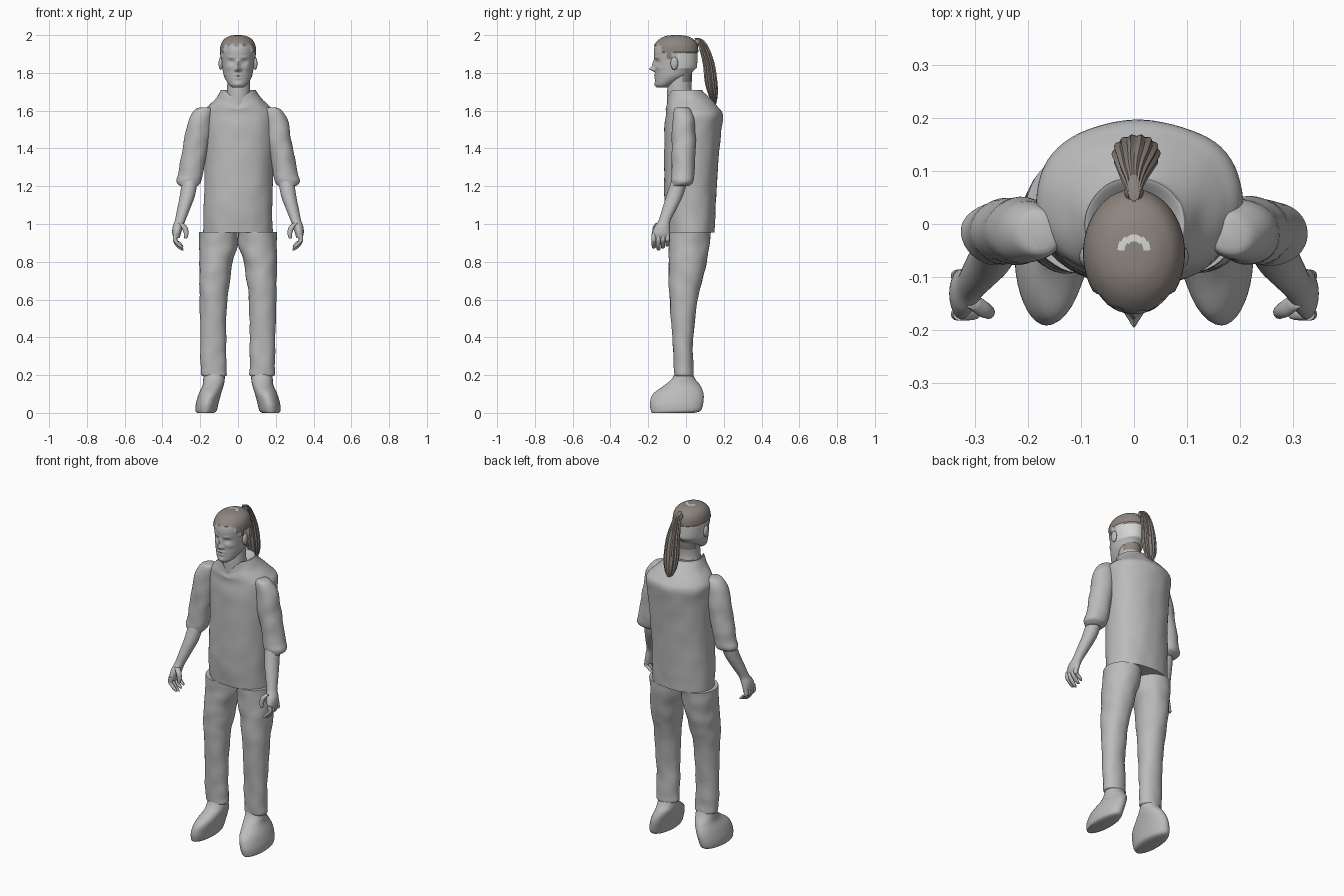
import bpy
import bmesh
import math
from mathutils import Vector, noise

default_cube = bpy.data.objects.get("Cube")
if default_cube:
    bpy.data.objects.remove(default_cube, do_unlink=True)


def make_material(name, colour):
    material = bpy.data.materials.new(name)
    material.use_nodes = True
    material.diffuse_color = (*colour, 1)
    shader = material.node_tree.nodes["Principled BSDF"]
    shader.inputs["Base Color"].default_value = (*colour, 1)
    shader.inputs["Roughness"].default_value = 0.8
    return material


GREY = make_material("body grey", (0.5, 0.5, 0.5))
BROWN = make_material("hair brown", (0.27, 0.235, 0.21))
PALE = make_material("scalp pale grey", (0.66, 0.66, 0.65))


def smooth_rows(rows, steps):
    """Catmull-Rom interpolation between section rows."""
    result = []
    last = len(rows) - 1
    for i in range(last):
        before, start = rows[max(i - 1, 0)], rows[i]
        end, after = rows[i + 1], rows[min(i + 2, last)]
        for k in range(steps):
            t = k / steps
            result.append([
                b + t * (c - a + t * (2 * a - 5 * b + 4 * c - d + t * (3 * (b - c) + d - a))) / 2
                for a, b, c, d in zip(before, start, end, after)])
    result.append(rows[last])
    return result


def loft(rows, side=1, segments=32, steps=5, power=2, folds=0, grooves=0):
    """Skin horizontal sections given as (z, centre x, centre y, radius x, radius y)."""
    bm = bmesh.new()
    rings = []
    for z, cx, cy, rx, ry in smooth_rows(rows, steps):
        ring = []
        for i in range(segments):
            angle = math.tau * i / segments
            c, s = math.cos(angle), math.sin(angle)
            swell = 1 + grooves * math.cos(angle * segments / 4)
            x = cx + rx * swell * math.copysign(abs(c) ** (2 / power), c)
            y = cy + ry * swell * math.copysign(abs(s) ** (2 / power), s)
            # Soft cloth creases
            crease = folds * noise.noise(Vector((x * side, y, z)) * 14)
            ring.append(bm.verts.new((side * (x + c * crease), y + s * crease, z)))
        rings.append(ring)
    for lower, upper in zip(rings, rings[1:]):
        for i in range(segments):
            j = (i + 1) % segments
            bm.faces.new((lower[i], lower[j], upper[j], upper[i]))
    bm.faces.new(rings[0])
    bm.faces.new(rings[-1])
    bmesh.ops.recalc_face_normals(bm, faces=bm.faces)
    bm.normal_update()
    return bm


def finish(bm, name, *materials):
    mesh = bpy.data.meshes.new(name)
    bm.to_mesh(mesh)
    bm.free()
    for material in materials:
        mesh.materials.append(material)
    mesh.shade_smooth()
    mesh.set_sharp_from_angle(angle=math.radians(50))
    part = bpy.data.objects.new(name, mesh)
    bpy.context.collection.objects.link(part)
    return part


def ellipsoid(name, centre, radii, material):
    bm = bmesh.new()
    bmesh.ops.create_uvsphere(bm, u_segments=20, v_segments=12, radius=1)
    bmesh.ops.scale(bm, vec=radii, verts=bm.verts)
    bmesh.ops.translate(bm, vec=centre, verts=bm.verts)
    return finish(bm, name, material)


# Shirt body, with the collar dipping to a V at the front
shirt = loft([
    (.955, 0, .025, .183, .125), (1.1, 0, .022, .182, .136), (1.3, .005, .027, .183, .142),
    (1.5, .01, .037, .19, .15), (1.58, .01, .045, .192, .15), (1.62, .005, .032, .165, .138),
    (1.66, .003, .016, .125, .117), (1.7, .002, -.004, .096, .096),
    (1.71, 0, -.006, .09, .09), (1.69, 0, -.01, .065, .07)],
    segments=64, power=2.2, folds=.004)
for v in shirt.verts:
    if v.co.z > 1.6 and v.co.y < -.03:
        rise = min((v.co.z - 1.6) / .1, 1)
        v.co.z -= .07 * rise * max(0, 1 - abs(v.co.x) / .07)
finish(shirt, "shirt", GREY)

# Neck, with hair at the nape
neck = loft([(1.61, 0, -.02, .075, .08), (1.7, .003, -.035, .062, .065),
             (1.78, .003, -.03, .06, .062), (1.84, 0, -.03, .06, .06)], steps=8)
for f in neck.faces:
    centre = f.calc_center_median()
    if centre.z > 1.755 and centre.y > -.02:
        f.material_index = 1
finish(neck, "neck", GREY, BROWN)

# Head with modelled face
head = loft([
    (1.722, 0, -.125, .028, .028), (1.74, 0, -.112, .05, .05), (1.78, 0, -.075, .073, .088),
    (1.815, 0, -.06, .081, .103), (1.83, 0, -.054, .084, .111), (1.87, 0, -.053, .088, .113),
    (1.91, 0, -.055, .09, .115), (1.945, 0, -.054, .086, .109), (1.97, 0, -.051, .073, .091),
    (1.985, 0, -.051, .052, .066), (1.992, 0, -.052, .03, .04), (1.994, 0, -.052, .008, .01)],
    segments=96, steps=8)
# Each feature: x, z, spread x, spread z, forward push
features = [
    (0, 1.82, .012, .011, .028), (0, 1.845, .009, .022, .014),
    (0, 1.788, .02, .005, .007), (0, 1.772, .018, .005, .006), (0, 1.738, .02, .012, .006)]
for sign in (-1, 1):
    features += [
        (sign * .034, 1.858, .015, .011, -.013), (sign * .034, 1.857, .009, .005, .006),
        (sign * .036, 1.882, .022, .007, .004), (sign * .014, 1.815, .006, .006, .008),
        (sign * .05, 1.825, .016, .014, .004)]
for v in head.verts:
    if v.co.y < -.08:
        v.co.y -= sum(
            push * math.exp(-((v.co.x - x) / sx) ** 2 - ((v.co.z - z) / sz) ** 2)
            for x, z, sx, sz, push in features)

# Hairline, bare band at the back and crown patch, chosen by position
hair_verts = set()
for f in head.faces:
    x, y, z = f.calc_center_median()
    jag = .005 * math.sin(x * 170)
    hairline = 1.948 + jag if y < -.125 else 1.912
    if -.1 < y < -.075:
        hairline = 1.88
    crown = math.hypot(x, y + .052)
    if z > hairline:
        patch = .019 < crown < .031 and y > -.05
        f.material_index = 2 if patch else 1
        hair_verts.update(f.verts)
    elif y > -.045 and z > 1.82:
        f.material_index = 2
head.normal_update()
for v, normal in [(v, v.normal.copy()) for v in hair_verts]:
    v.co += normal * .006
finish(head, "head", GREY, BROWN, PALE)

# Ponytail and its tie
finish(loft([
    (1.985, 0, .055, .01, .012), (1.97, 0, .075, .016, .021), (1.93, 0, .096, .026, .026),
    (1.85, .003, .12, .038, .03), (1.75, .004, .133, .043, .032), (1.68, .005, .144, .034, .023),
    (1.62, .006, .15, .008, .006)], segments=56, grooves=.07), "ponytail", BROWN)
ellipsoid("hair_tie", (0, .06, 1.962), (.018, .018, .02), BROWN)

# Paired parts
for side, label in ((1, "left"), (-1, "right")):
    ellipsoid(label + "_ear", (side * .091, -.062, 1.85), (.012, .02, .034), GREY)

    finish(loft([
        (1.618, .175, -.02, .018, .028), (1.605, .182, -.018, .045, .044),
        (1.55, .201, -.015, .06, .058), (1.45, .216, -.013, .067, .063),
        (1.35, .235, -.013, .066, .061), (1.27, .25, -.015, .066, .06),
        (1.235, .26, -.018, .067, .06), (1.215, .261, -.021, .062, .055),
        (1.2, .259, -.033, .045, .045)], side, folds=.006), label + "_sleeve", GREY)

    finish(loft([
        (1.23, .255, -.035, .042, .042), (1.15, .268, -.06, .04, .044),
        (1.08, .288, -.088, .034, .038), (1.02, .306, -.113, .028, .032),
        (.985, .318, -.126, .028, .041), (.95, .325, -.132, .023, .047),
        (.925, .325, -.134, .016, .045)], side), label + "_forearm", GREY)

    # Curled fingers and the thumb
    for i in range(4):
        y = -.17 + .024 * i
        drop = .01 * abs(i - 1)
        finish(loft([
            (.95, .33, y, .011, .012), (.915, .333, y, .012, .012),
            (.885 + drop, .318, y, .012, .012), (.866 + drop, .3, y, .009, .01),
            (.86 + drop, .293, y, .003, .004)], side, segments=12), f"{label}_finger_{i}", GREY)
    finish(loft([
        (1.005, .305, -.145, .014, .015), (.985, .285, -.16, .016, .015),
        (.955, .275, -.166, .013, .013), (.928, .276, -.168, .009, .01),
        (.922, .277, -.168, .003, .004)], side, segments=12), label + "_thumb", GREY)

    # Trouser leg with a slight hem
    finish(loft([
        (.957, .103, .02, .1, .11), (.88, .105, .015, .1, .106), (.8, .117, .01, .088, .1),
        (.7, .125, -.002, .08, .088), (.6, .13, -.012, .073, .073), (.4, .13, -.018, .067, .055),
        (.25, .13, -.013, .068, .051), (.205, .128, -.012, .067, .05), (.195, .127, -.012, .06, .045)],
        side, segments=40, power=2.1, folds=.006), label + "_trouser_leg", GREY)

    # Shoe, leaning outwards to the sole
    finish(loft([
        (0, .172, -.068, .045, .112), (.012, .169, -.054, .056, .132),
        (.05, .163, -.05, .06, .141), (.1, .149, -.041, .059, .134),
        (.145, .132, -.02, .056, .096), (.18, .127, -.013, .057, .062),
        (.215, .126, -.012, .056, .045)], side, segments=40), label + "_shoe", GREY)
